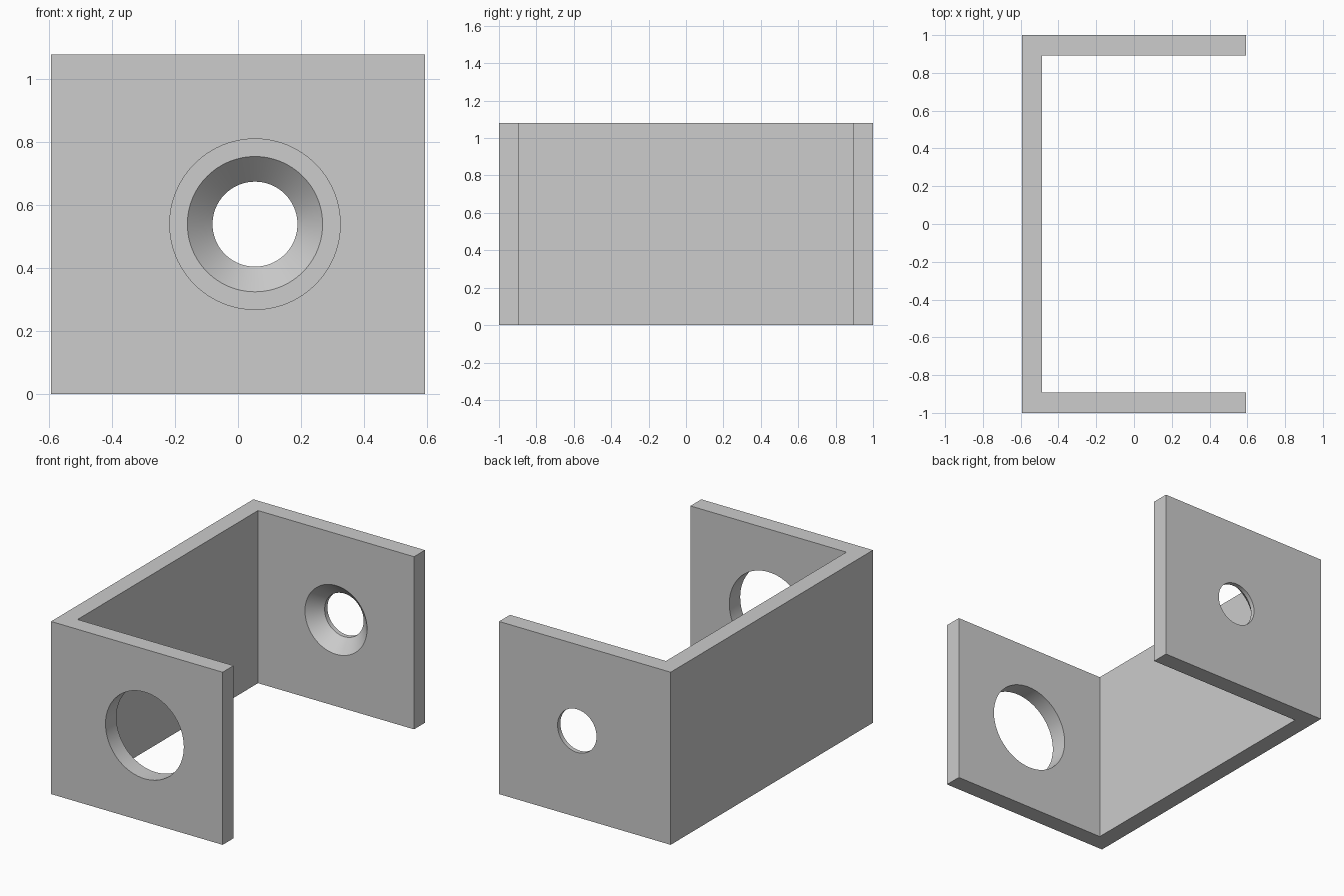
import bpy, bmesh, math

cube = bpy.data.objects.get("Cube")
if cube:
    bpy.data.objects.remove(cube, do_unlink=True)

HALF_W, HALF_L, HEIGHT, WALL = 0.594, 1.0, 1.08, 0.108
HOLE_X, HOLE_Z = WALL / 2, HEIGHT / 2
INNER = HALF_L - WALL

grey = bpy.data.materials.new("plain_grey")
grey.use_nodes = True
colour = (0.604, 0.604, 0.604, 1)
grey.diffuse_color = colour
grey.node_tree.nodes["Principled BSDF"].inputs["Base Color"].default_value = colour


def make_object(name, bm):
    bmesh.ops.recalc_face_normals(bm, faces=bm.faces)
    mesh = bpy.data.meshes.new(name)
    bm.to_mesh(mesh)
    bm.free()
    mesh.materials.append(grey)
    obj = bpy.data.objects.new(name, mesh)
    bpy.context.collection.objects.link(obj)
    return obj


def turned_cutter(name, profile, sides=96):
    """Solid turned about the hole axis from (y, radius) pairs."""
    bm = bmesh.new()
    rings = []
    for y, r in profile:
        angles = [2 * math.pi * i / sides for i in range(sides)]
        rings.append([bm.verts.new((HOLE_X + r * math.cos(a), y,
                                    HOLE_Z + r * math.sin(a))) for a in angles])
    for a, b in zip(rings, rings[1:]):
        for i in range(sides):
            j = (i + 1) % sides
            bm.faces.new((a[i], a[j], b[j], b[i]))
    bm.faces.new(rings[0])
    bm.faces.new(rings[-1])
    obj = make_object(name, bm)
    obj.hide_render = True
    return obj


# U-shaped bracket: plan profile raised to full height
bm = bmesh.new()
plan = [(-HALF_W, -HALF_L), (HALF_W, -HALF_L), (HALF_W, -INNER),
        (WALL - HALF_W, -INNER), (WALL - HALF_W, INNER), (HALF_W, INNER),
        (HALF_W, HALF_L), (-HALF_W, HALF_L)]
base = bm.faces.new([bm.verts.new((x, y, 0)) for x, y in plan])
raised = bmesh.ops.extrude_face_region(bm, geom=[base])
bmesh.ops.translate(bm, vec=(0, 0, HEIGHT),
                    verts=[v for v in raised["geom"] if isinstance(v, bmesh.types.BMVert)])
bracket = make_object("u_bracket", bm)

# Large straight hole in front, countersunk screw hole in back
SCREW, SINK, OVER = 0.135, 0.08, 0.05
cutters = [
    turned_cutter("access_hole_cutter", [(-HALF_L - OVER, 0.271), (-INNER + OVER, 0.271)]),
    turned_cutter("screw_hole_cutter", [(INNER - OVER, SCREW + SINK + OVER),
                                        (INNER + SINK, SCREW), (HALF_L + OVER, SCREW)]),
]

bpy.context.view_layer.objects.active = bracket
bracket.select_set(True)
for cutter in cutters:
    mod = bracket.modifiers.new(cutter.name, "BOOLEAN")
    mod.operation, mod.solver, mod.object = "DIFFERENCE", "EXACT", cutter
    bpy.ops.object.modifier_apply(modifier=mod.name)
    bpy.data.objects.remove(cutter, do_unlink=True)

bpy.ops.object.shade_smooth_by_angle(angle=math.radians(30))
